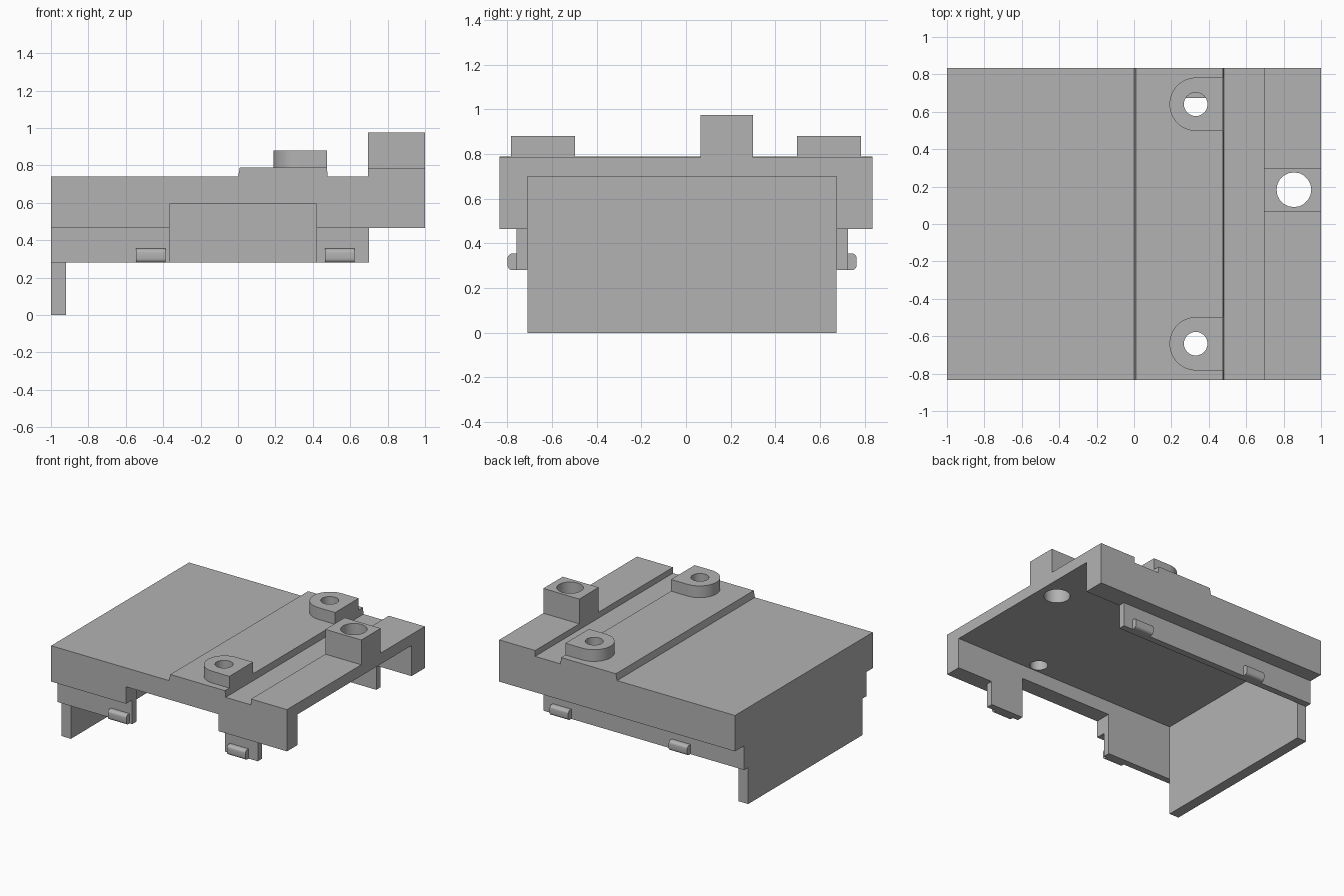
import bpy, bmesh, math
from mathutils import Vector

if "Cube" in bpy.data.objects:
    bpy.data.objects.remove(bpy.data.objects["Cube"])

grey = bpy.data.materials.new("plain grey")
colour = (0.45, 0.45, 0.45, 1)
grey.diffuse_color = colour
grey.use_nodes = True
grey.node_tree.nodes["Principled BSDF"].inputs["Base Color"].default_value = colour


def prism(name, points, axis, low, high):
    """Extrude a closed outline along an axis; points give the other two axes in order."""
    def place(p, d):
        c = list(p)
        c.insert("xyz".index(axis), d)
        return Vector(c)
    bm = bmesh.new()
    face = bm.faces.new([bm.verts.new(place(p, low)) for p in points])
    moved = bmesh.ops.extrude_face_region(bm, geom=[face])["geom"]
    shift = place((0, 0), high - low)
    bmesh.ops.translate(bm, vec=shift, verts=[v for v in moved if isinstance(v, bmesh.types.BMVert)])
    bmesh.ops.recalc_face_normals(bm, faces=bm.faces)
    mesh = bpy.data.meshes.new(name)
    bm.to_mesh(mesh)
    bm.free()
    mesh.materials.append(grey)
    ob = bpy.data.objects.new(name, mesh)
    bpy.context.collection.objects.link(ob)
    return ob


def box(name, x, y, z):
    return prism(name, [(x[0], y[0]), (x[1], y[0]), (x[1], y[1]), (x[0], y[1])], "z", *z)


def arc(cx, cy, r, start, end, steps):
    angles = [math.radians(start + (end - start) * i / steps) for i in range(steps + 1)]
    return [(cx + r * math.cos(a), cy + r * math.sin(a)) for a in angles]


def combine(ob, other, operation):
    """Apply a boolean and discard the helper."""
    bpy.context.view_layer.objects.active = ob
    mod = ob.modifiers.new(operation.lower(), "BOOLEAN")
    mod.operation, mod.object, mod.solver = operation, other, "EXACT"
    bpy.ops.object.modifier_apply(modifier=mod.name)
    bpy.data.objects.remove(other)


def drill(ob, x, y, r, sides, low):
    hole = prism("hole_cutter", arc(x, y, r, 0, 360, sides)[:-1], "z", low, 1.2)
    combine(ob, hole, "DIFFERENCE")


def smooth(ob):
    bpy.ops.object.select_all(action="DESELECT")
    ob.select_set(True)
    bpy.context.view_layer.objects.active = ob
    bpy.ops.object.shade_smooth_by_angle(angle=math.radians(30))


HALF = 0.835
INNER = (-0.71, 0.675)

# Cover with stepped top, plus the narrower skirt below it
cover = prism("cover", [(-1, 0.465), (1, 0.465), (1, 0.785), (0.695, 0.785), (0.695, 0.74),
                        (0.48, 0.74), (0.475, 0.79), (0.01, 0.79), (0, 0.74), (-1, 0.74)],
              "y", -HALF, HALF)
combine(cover, box("skirt", (-1, 0.7), (-0.76, 0.725), (0.28, 0.6)), "UNION")

# Hollow inside, open below and at the right end, and the front opening
combine(cover, box("cavity", (-0.92, 1.2), INNER, (0.1, 0.7)), "DIFFERENCE")
combine(cover, box("opening", (-0.365, 0.42), (-1, -0.6), (0.1, 0.595)), "DIFFERENCE")

# End plate hanging below the skirt
box("end_plate", (-1, -0.92), INNER, (0, 0.28))

# Rounded screw bosses
for side, y in (("front", -0.64), ("back", 0.64)):
    outline = arc(0.333, y, 0.143, 90, 270, 24) + [(0.475, y - 0.143), (0.475, y + 0.143)]
    boss = prism(side + "_boss", outline, "z", 0.785, 0.88)
    for ob in (boss, cover):
        drill(ob, 0.33, y, 0.063, 32, 0.69)
    smooth(boss)

# Square post with a hole
post = box("post", (0.695, 1), (0.065, 0.3), (0.785, 0.975))
for ob in (post, cover):
    drill(ob, 0.855, 0.183, 0.093, 20, 0.65)
    smooth(ob)

# Rounded snap clips along both skirts
for side, wall, out in (("front", -0.755, -1), ("back", 0.72, 1)):
    corner = arc(0.022, 0.302, 0.022, -90, 0, 5) + arc(0.022, 0.333, 0.022, 0, 90, 5)
    outline = [(wall, 0.28)] + [(wall + out * p, z) for p, z in corner] + [(wall, 0.355)]
    for place, x in (("right", -0.545), ("left", 0.465)):
        smooth(prism(f"{side}_{place}_clip", outline, "x", x, x + 0.157))
